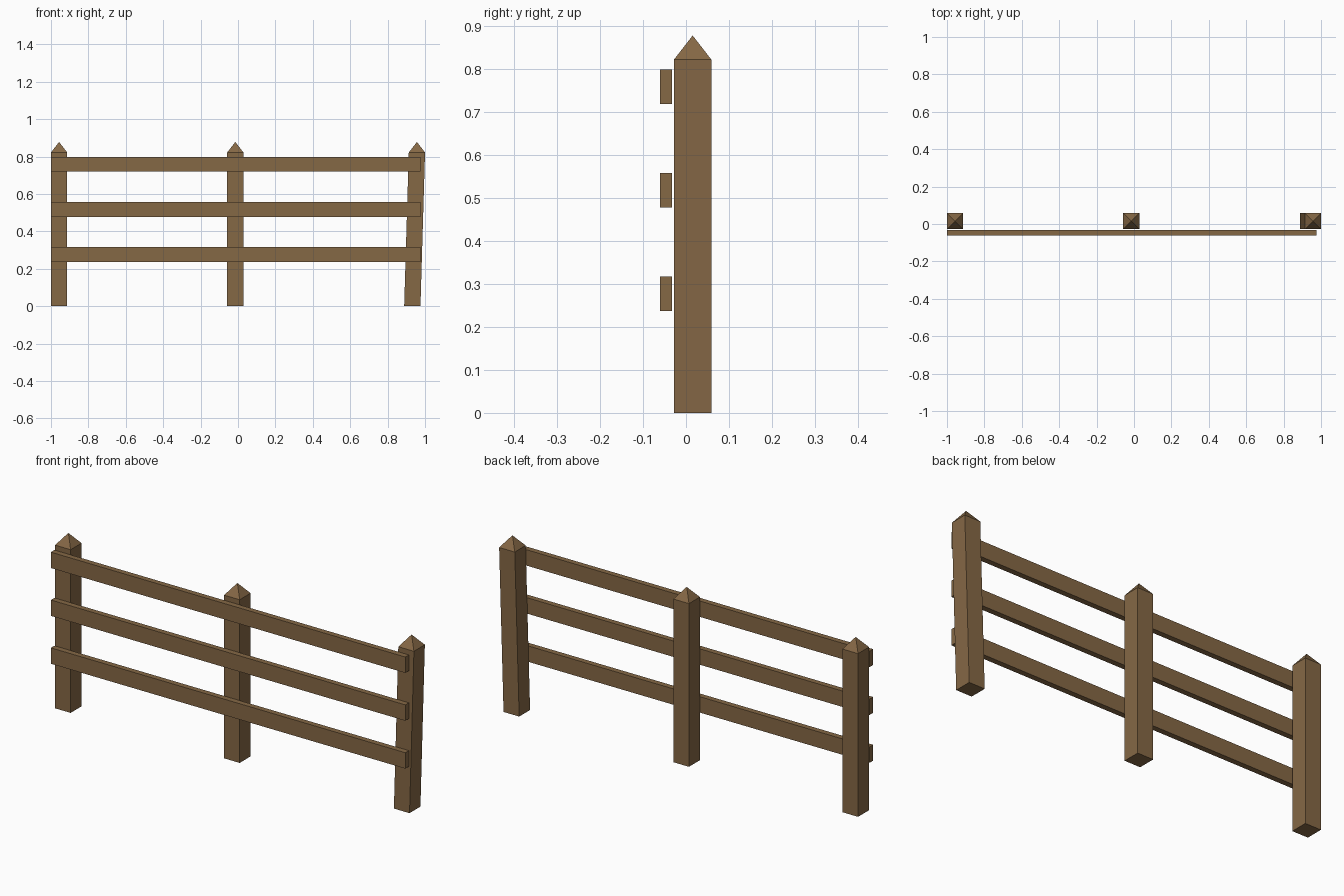
import bpy, bmesh

if "Cube" in bpy.data.objects:
    bpy.data.objects.remove(bpy.data.objects["Cube"])

wood = bpy.data.materials.new("brown_wood")
wood.diffuse_color = (0.235, 0.138, 0.060, 1)
wood.use_nodes = True
wood.node_tree.nodes["Principled BSDF"].inputs["Base Color"].default_value = wood.diffuse_color


def finish(name, bm):
    bmesh.ops.recalc_face_normals(bm, faces=bm.faces)
    mesh = bpy.data.meshes.new(name)
    bm.to_mesh(mesh)
    bm.free()
    mesh.materials.append(wood)
    bpy.context.collection.objects.link(bpy.data.objects.new(name, mesh))


def box(bm, x0, x1, y0, y1, z0, z1):
    verts = bmesh.ops.create_cube(bm, size=1)["verts"]
    for v in verts:
        v.co = (x1 if v.co.x > 0 else x0,
                y1 if v.co.y > 0 else y0,
                z1 if v.co.z > 0 else z0)


WIDTH, BACK, FRONT = 0.087, 0.059, -0.028
EAVE, APEX = 0.822, 0.878


# Square post with a pyramid tip; lean slides the top sideways
def post(name, x, lean=0.0):
    bm = bmesh.new()
    box(bm, x - WIDTH / 2, x + WIDTH / 2, FRONT, BACK, 0, EAVE)
    for v in bm.verts:
        if v.co.z > 0.5:
            v.co.x += lean
    bm.faces.ensure_lookup_table()
    top = max(bm.faces, key=lambda f: f.calc_center_median().z)
    tip = bmesh.ops.poke(bm, faces=[top])["verts"][0]
    tip.co.z = APEX
    finish(name, bm)


post("left_post", -0.9565)
post("middle_post", -0.0145)
post("right_post", 0.932, lean=0.0245)

# Horizontal rails in front of the posts
for name, z in (("lower_rail", 0.237), ("middle_rail", 0.478), ("upper_rail", 0.719)):
    bm = bmesh.new()
    box(bm, -1.0, 0.975, -0.061, -0.033, z, z + 0.08)
    finish(name, bm)
